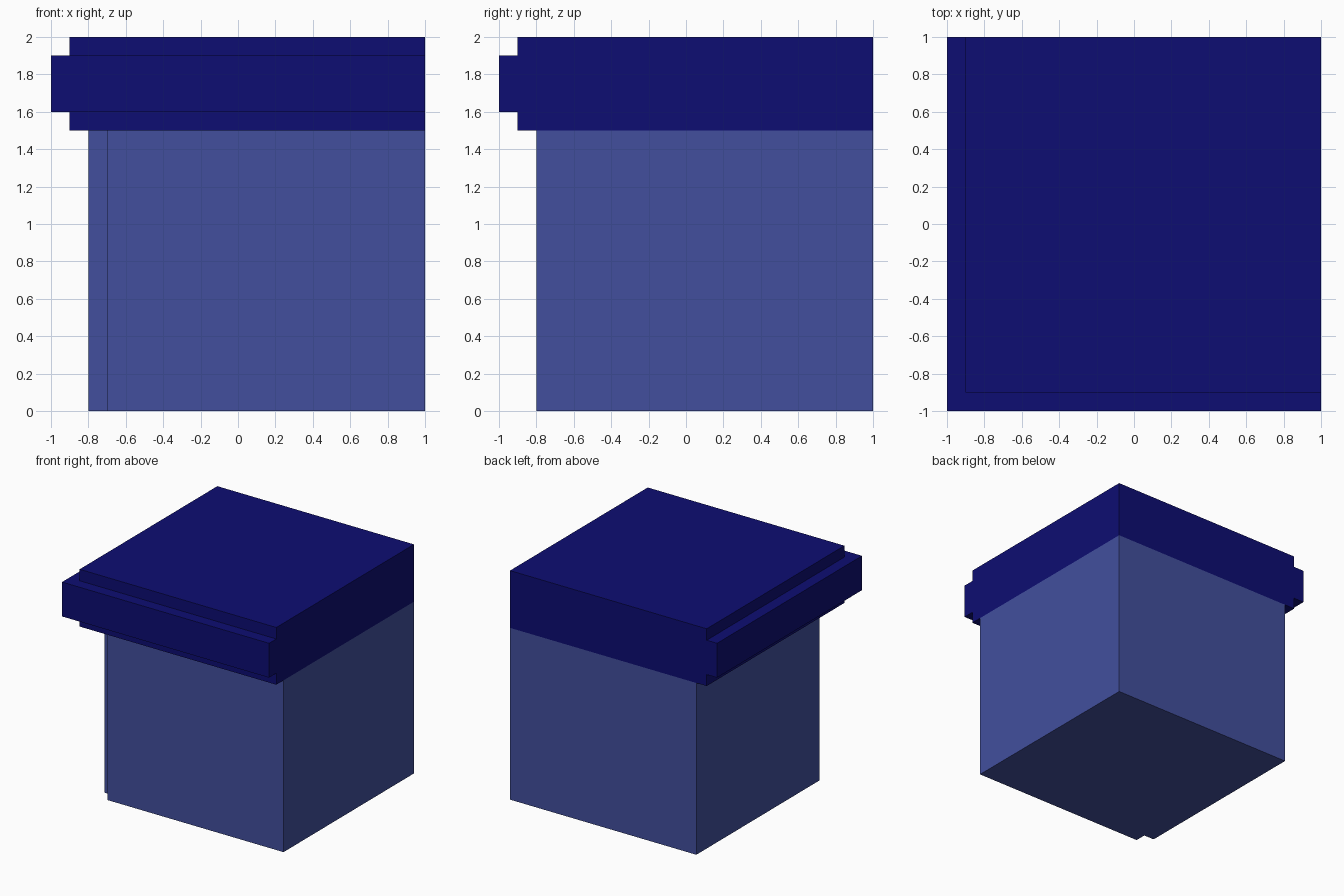
import bpy, bmesh

if "Cube" in bpy.data.objects:
    bpy.data.objects.remove(bpy.data.objects["Cube"])


def material(name, rgb):
    m = bpy.data.materials.new(name)
    m.diffuse_color = (*rgb, 1.0)
    m.use_nodes = True
    m.node_tree.nodes["Principled BSDF"].inputs["Base Color"].default_value = m.diffuse_color
    return m


def finish(bm, name, mat):
    bmesh.ops.recalc_face_normals(bm, faces=bm.faces)
    mesh = bpy.data.meshes.new(name)
    bm.to_mesh(mesh)
    bm.free()
    mesh.materials.append(mat)
    obj = bpy.data.objects.new(name, mesh)
    bpy.context.collection.objects.link(obj)
    return obj


light_blue = material("slate blue", (0.054, 0.078, 0.337))
dark_blue = material("navy blue", (0.004, 0.004, 0.17))

# Corner block: footprint with a small square notch at the outer corner
bm = bmesh.new()
outline = [(-0.7, -0.8), (1, -0.8), (1, 1), (-0.8, 1), (-0.8, -0.7), (-0.7, -0.7)]
base = bm.faces.new([bm.verts.new((x, y, 0)) for x, y in outline])
ext = bmesh.ops.extrude_face_region(bm, geom=[base], use_keep_orig=True)
top = [v for v in ext["geom"] if isinstance(v, bmesh.types.BMVert)]
bmesh.ops.translate(bm, verts=top, vec=(0, 0, 1.5))
finish(bm, "corner_block", light_blue)

# Cornice cap: stepped profile (overhang, height) mitred around the outer corner
profile = [(0.9, 1.5), (0.9, 1.6), (1.0, 1.6), (1.0, 1.9), (0.9, 1.9), (0.9, 2.0)]
bm = bmesh.new()
front = [bm.verts.new((1, -d, z)) for d, z in profile]
corner = [bm.verts.new((-d, -d, z)) for d, z in profile]
side = [bm.verts.new((-d, 1, z)) for d, z in profile]
low, high = bm.verts.new((1, 1, 1.5)), bm.verts.new((1, 1, 2))
for a, b in ((front, corner), (corner, side)):
    for i in range(len(profile) - 1):
        bm.faces.new((a[i], b[i], b[i + 1], a[i + 1]))
# Flat cut ends, underside and top
for end in (front, side):
    bm.faces.new(end + [high, low])
for i, v in ((0, low), (-1, high)):
    bm.faces.new((front[i], corner[i], side[i], v))
finish(bm, "cornice_cap", dark_blue)
